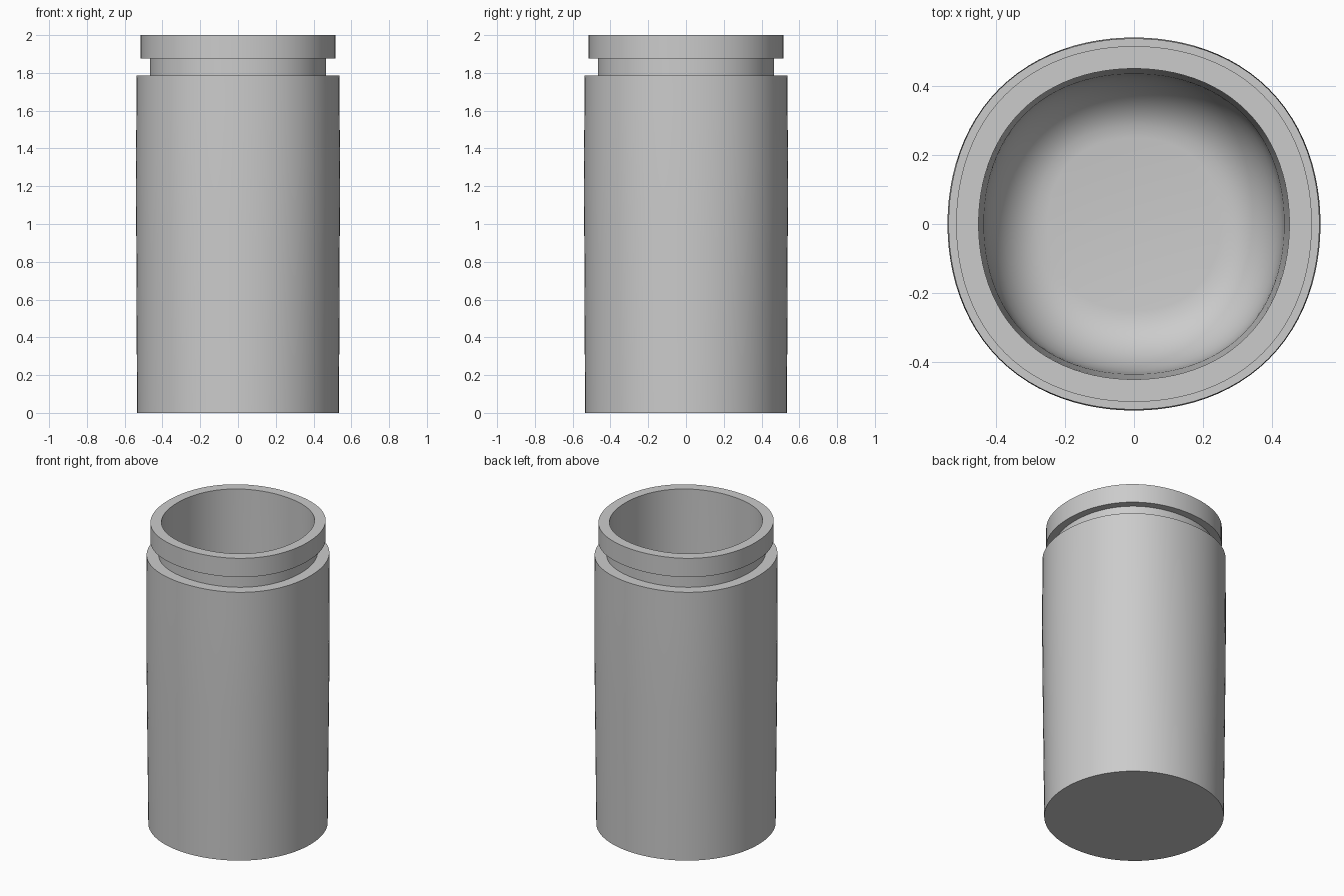
import bpy, bmesh, math

if "Cube" in bpy.data.objects:
    bpy.data.objects.remove(bpy.data.objects["Cube"])

SIDES = 96

# Closed profile of (radius on axis, height, bulge toward the diagonals)
outer = [(0.535, 0.0, .010), (0.536, 0.3, .014), (0.537, 0.6, .018), (0.539, 1.0, .022),
         (0.54, 1.3, .024), (0.538, 1.6, .026), (0.537, 1.785, .026),
         (0.467, 1.785, .026), (0.467, 1.875, .026),
         (0.515, 1.875, .026), (0.515, 2.0, .026), (0.45, 2.0, .026)]

# Inner wall with a rounded floor
FLOOR = 0.12
inner = [(0.449, 1.5, .026), (0.445, 1.0, .028), (0.435, 0.6, .03)]
for i in range(9):
    a = math.radians(90 * i / 8)
    inner.append((0.25 + 0.18 * math.cos(a), FLOOR + 0.25 * (1 - math.sin(a)), .035))


def lathe(name, profile):
    """Spin a profile around z with a slightly squared cross-section."""
    bm = bmesh.new()
    rings = []
    for r, z, k in profile:
        ring = []
        for i in range(SIDES):
            t = 2 * math.pi * i / SIDES
            q = r * (1 + k * math.sin(2 * t) ** 2)
            ring.append(bm.verts.new((q * math.cos(t), q * math.sin(t), z)))
        rings.append(ring)
    for a, b in zip(rings, rings[1:]):
        for i in range(SIDES):
            j = (i + 1) % SIDES
            bm.faces.new((a[i], a[j], b[j], b[i]))
    # Underside and inner floor
    bm.faces.new(rings[0][::-1])
    bm.faces.new(rings[-1])
    bmesh.ops.recalc_face_normals(bm, faces=bm.faces)
    mesh = bpy.data.meshes.new(name)
    bm.to_mesh(mesh)
    bm.free()
    obj = bpy.data.objects.new(name, mesh)
    bpy.context.collection.objects.link(obj)
    bpy.context.view_layer.objects.active = obj
    obj.select_set(True)
    bpy.ops.object.shade_smooth_by_angle(angle=math.radians(35))
    return obj


lathe("jar_body", outer + inner)
